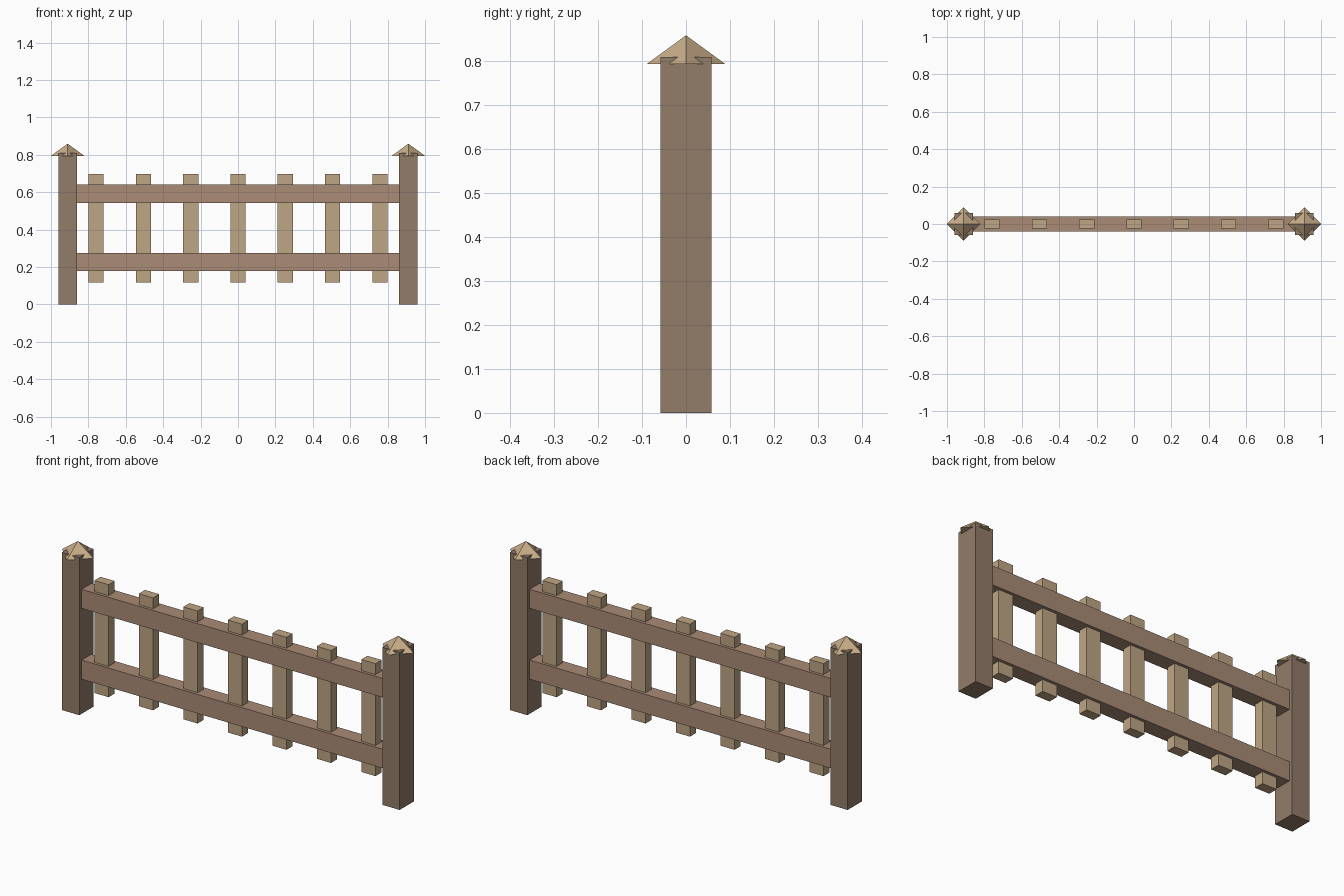
import bpy
from math import pi

if "Cube" in bpy.data.objects:
    bpy.data.objects.remove(bpy.data.objects["Cube"])


def material(name, color):
    m = bpy.data.materials.new(name)
    m.diffuse_color = (*color, 1)
    m.use_nodes = True
    m.node_tree.nodes["Principled BSDF"].inputs["Base Color"].default_value = m.diffuse_color
    return m


dark_wood = material("dark_wood", (0.29, 0.20, 0.14))
mid_wood = material("mid_wood", (0.40, 0.26, 0.18))
light_wood = material("light_wood", (0.52, 0.38, 0.23))
cap_wood = material("cap_wood", (0.58, 0.42, 0.25))


def box(name, x, width, depth, z0, z1, mat):
    bpy.ops.mesh.primitive_cube_add(size=1, location=(x, 0, (z0 + z1) / 2))
    o = bpy.context.object
    o.name = name
    o.scale = (width, depth, z1 - z0)
    bpy.ops.object.transform_apply(location=False, rotation=False, scale=True)
    o.data.materials.append(mat)


# End posts with diamond-turned pyramid caps
for side, x in (("left", -0.911), ("right", 0.911)):
    box(f"{side}_post", x, 0.099, 0.117, 0, 0.81, dark_wood)
    bpy.ops.mesh.primitive_cone_add(vertices=4, radius1=0.089, radius2=0,
                                    depth=0.065, location=(x, 0, 0.827))
    cap = bpy.context.object
    cap.name = f"{side}_post_cap"
    cap.data.materials.append(cap_wood)

# Horizontal rails running between the posts
box("lower_rail", 0, 1.74, 0.08, 0.178, 0.276, mid_wood)
box("upper_rail", 0, 1.74, 0.08, 0.542, 0.64, mid_wood)

# Upright pickets passing through the rails
for i in range(7):
    box(f"picket_{i + 1}", (i - 3) * 0.253, 0.081, 0.05, 0.118, 0.696, light_wood)
